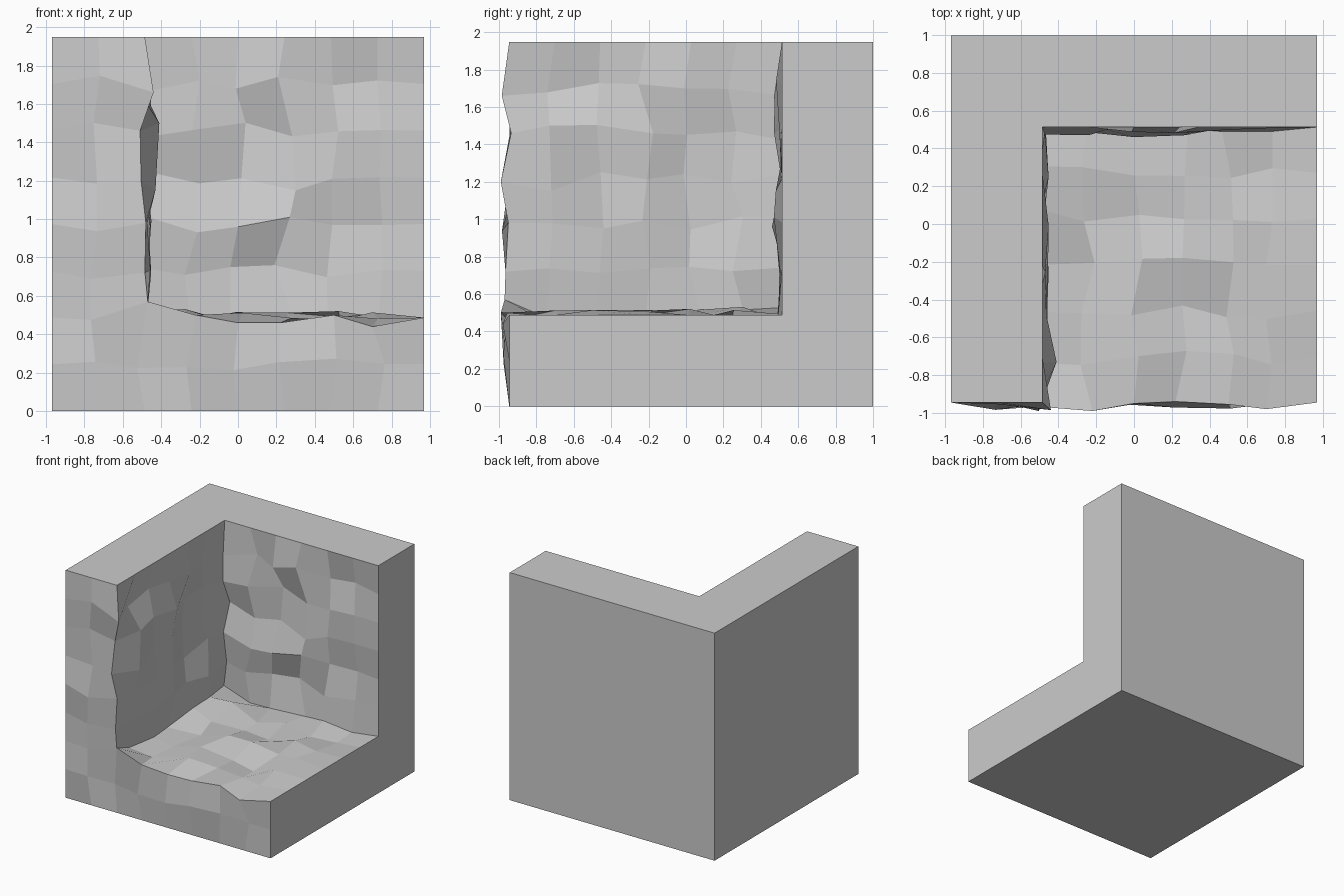
import bpy, bmesh, random
from mathutils import Vector

if "Cube" in bpy.data.objects:
    bpy.data.objects.remove(bpy.data.objects["Cube"], do_unlink=True)

random.seed(7)
N = 8                                   # cells along each side
LOW = Vector((-0.97, -0.945, 0.0))      # lowest corner of the block
STEP = Vector((0.2425, 0.243, 0.2435))
ROUGH = 0.045                           # strength of the chipping


def filled(c):
    """Solid block with an open corner at the front, left and top."""
    i, j, k = c
    inside = all(0 <= a < N for a in c)
    return inside and not (i >= 2 and j < 6 and k >= 2)


# Shaped points on the chipped rims, keyed by grid position
shaped = {(2, 0, 2): (-0.47, -0.97, 0.57)}
floor_rim = [(-0.22, -0.99, 0.50), (0.0, -0.95, 0.46), (0.22, -0.94, 0.46),
             (0.5, -0.955, 0.50), (0.7, -0.98, 0.44)]
for n, p in enumerate(floor_rim):
    shaped[(n + 3, 0, 2)] = p
wall_rim = [(-0.485, -0.965, 0.72), (-0.48, -0.95, 0.98), (-0.505, -0.99, 1.2),
            (-0.51, -0.935, 1.46), (-0.44, -0.985, 1.66)]
for n, p in enumerate(wall_rim):
    shaped[(2, 0, n + 3)] = p

# Deep dents in the back wall
shaped.update({(4, 6, 3): (-0.04, 0.52, 0.75), (5, 6, 3): (0.19, 0.56, 0.76),
               (4, 6, 4): (0.0, 0.46, 0.96), (5, 6, 4): (0.27, 0.47, 1.01),
               (6, 6, 4): (0.49, 0.54, 0.97), (6, 6, 5): (0.49, 0.51, 1.21),
               (5, 6, 5): (0.3, 0.48, 1.15)})
# Bulges on the side wall
shaped.update({(2, 1, 6): (-0.41, -0.73, 1.5), (2, 1, 5): (-0.43, -0.72, 1.15)})


def place(c):
    """Outer faces stay flat; the front and the open corner are rough."""
    if c in shaped:
        return Vector(shaped[c])
    p = LOW + Vector(a * s for a, s in zip(c, STEP))
    i, j, k = c
    if i in (0, N) or k in (0, N) or j == N:
        return p
    return p + Vector(random.uniform(-ROUGH, ROUGH) for _ in range(3))


bm = bmesh.new()
verts = {}


def vert(c):
    if c not in verts:
        verts[c] = bm.verts.new(place(c))
    return verts[c]


# Skin the filled cells
for i in range(N):
    for j in range(N):
        for k in range(N):
            cell = (i, j, k)
            if not filled(cell):
                continue
            for axis in range(3):
                u, v = (axis + 1) % 3, (axis + 2) % 3
                for side in (0, 1):
                    beyond = list(cell)
                    beyond[axis] += 2 * side - 1
                    if filled(beyond):
                        continue
                    ring = []
                    for du, dv in ((0, 0), (1, 0), (1, 1), (0, 1)):
                        q = list(cell)
                        q[axis] += side
                        q[u] += du
                        q[v] += dv
                        ring.append(vert(tuple(q)))
                    bm.faces.new(ring if side else ring[::-1])

# Merge the flat outer sides into single faces
bmesh.ops.dissolve_limit(bm, angle_limit=0.001, verts=bm.verts[:], edges=bm.edges[:])
bmesh.ops.recalc_face_normals(bm, faces=bm.faces[:])

mesh = bpy.data.meshes.new("rock_corner")
bm.to_mesh(mesh)
bm.free()

# Plain stone
stone = bpy.data.materials.new("stone_grey")
stone.use_nodes = True
grey = (0.6, 0.6, 0.6, 1.0)
stone.diffuse_color = grey
stone.node_tree.nodes["Principled BSDF"].inputs["Base Color"].default_value = grey
mesh.materials.append(stone)

rock = bpy.data.objects.new("rock_corner", mesh)
bpy.context.collection.objects.link(rock)
